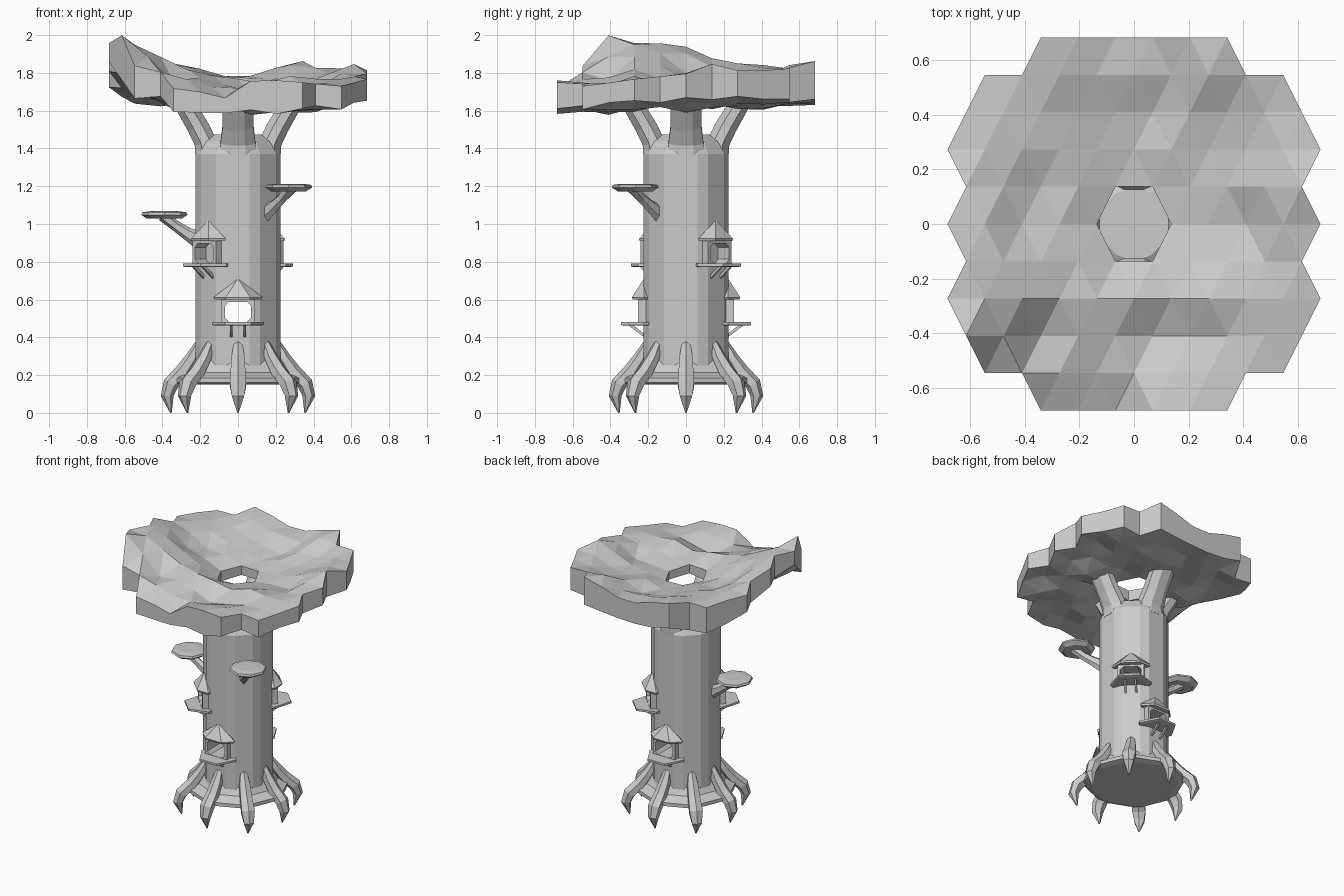
import bpy, bmesh, random
from math import sin, cos, pi, radians, hypot
from mathutils import Vector

if "Cube" in bpy.data.objects:
    bpy.data.objects.remove(bpy.data.objects["Cube"])

random.seed(4)


def mesh(name, verts, faces):
    me = bpy.data.meshes.new(name)
    me.from_pydata([tuple(v) for v in verts], [], faces)
    bm = bmesh.new()
    bm.from_mesh(me)
    bmesh.ops.recalc_face_normals(bm, faces=bm.faces)
    bm.to_mesh(me)
    bm.free()
    ob = bpy.data.objects.new(name, me)
    bpy.context.collection.objects.link(ob)
    return ob


def loft(name, rings, loop=False):
    """Skin rings of equal length; cap the ends or join last to first."""
    n, m = len(rings[0]), len(rings)
    faces = []
    for a in range(m if loop else m - 1):
        b = (a + 1) % m
        for i in range(n):
            j = (i + 1) % n
            faces.append((a * n + i, a * n + j, b * n + j, b * n + i))
    if not loop:
        faces += [tuple(range(n)), tuple((m - 1) * n + i for i in range(n))]
    return mesh(name, [v for r in rings for v in r], faces)


def at(ang, t, d, z):
    """Point at sideways offset t, distance d from the axis, height z."""
    a = radians(ang)
    return Vector((d * cos(a) - t * sin(a), d * sin(a) + t * cos(a), z))


def limb(name, ang, pts, sides=6, shift=0):
    """Tapered limb in a vertical plane; pts are (distance, z, half width, half depth)."""
    rings = []
    for i, (r, z, w, h) in enumerate(pts):
        p, q = pts[max(i - 1, 0)], pts[min(i + 1, len(pts) - 1)]
        dr, dz = q[0] - p[0], q[1] - p[1]
        l = hypot(dr, dz)
        ring = []
        for k in range(sides):
            a = 2 * pi * (k + 0.5) / sides
            ring.append(at(ang, shift + w * cos(a), r + h * sin(a) * dz / l, z - h * sin(a) * dr / l))
        rings.append(ring)
    return loft(name, rings)


def ring_at(angles, r, z):
    return [at(a, 0, r, z) for a in angles]


# Trunk (octagon with bevelled corners) and flared foot
bevelled = [45 * i + s for i in range(8) for s in (-15, 15)]
trunk = loft("trunk", [ring_at(bevelled, r, z) for r, z in
                       [(0.232, 0.17), (0.232, 1.37), (0.19, 1.44), (0.13, 1.475)]])
loft("trunk_foot", [ring_at(range(0, 360, 45), r, z) for r, z in
                    [(0.232, 0.28), (0.27, 0.215), (0.34, 0.185), (0.34, 0.16), (0.30, 0.15)]])

# Claw-like roots
root = [(0.205, 0.375, 0.024, 0.018), (0.245, 0.29, 0.04, 0.035), (0.295, 0.215, 0.045, 0.042),
        (0.355, 0.155, 0.05, 0.042), (0.375, 0.09, 0.038, 0.034), (0.355, 0.0, 0.004, 0.004)]
for i in range(8):
    s = 1.15 if i % 2 else 1.0
    limb(f"root_{i + 1}", 45 * i, [(0.205 + (r - 0.205) * s, z, w, h) for r, z, w, h in root])

# Four boughs that carry the canopy
for i in range(4):
    limb(f"bough_{i + 1}", 90 * i, [(0.17, 1.35, 0.11, 0.06), (0.17, 1.43, 0.1, 0.065),
                                   (0.215, 1.52, 0.088, 0.062), (0.305, 1.67, 0.09, 0.055)], 8)

# Shelf platforms on curved stems
for i, (ang, d, z) in enumerate([(180, 0.39, 1.04), (-45, 0.38, 1.185)]):
    limb(f"shelf_stem_{i + 1}", ang, [(0.19, z - 0.135, 0.03, 0.05), (0.27, z - 0.09, 0.028, 0.034),
                                     (0.33, z - 0.05, 0.026, 0.028), (0.40, z + 0.005, 0.04, 0.03)])
    rings = []
    for s, dz in [(0.75, -0.012), (1.0, 0.008), (0.96, 0.022), (0.6, 0.028)]:
        rings.append([at(ang, 0.125 * s * cos(k * pi / 4), d + 0.122 * s * sin(k * pi / 4), z + dz)
                      for k in range(8)])
    loft(f"shelf_{i + 1}", rings)


# Little houses set into the trunk
def hexring(ang, w, dep, z):
    return [at(ang, w * cos(k * pi / 3), 0.222 + dep * sin(k * pi / 3), z) for k in range(6)]


def window(ang, d, z, w, lo, hi, c):
    pts = [(w, lo + c), (w, hi - c), (w - c, hi), (c - w, hi), (-w, hi - c), (-w, lo + c), (c - w, lo), (w - c, lo)]
    return [at(ang, t, d, z + h) for t, h in pts]


for i, (ang, z, depth) in enumerate([(-90, 0.47, -0.01), (90, 0.47, -0.01), (45, 0.78, 0.17), (225, 0.78, 0.17)]):
    n = f"house_{i + 1}_"
    loft(n + "deck", [hexring(ang, 0.125, 0.125, z - 0.008), hexring(ang, 0.137, 0.142, z - 0.004),
                      hexring(ang, 0.137, 0.142, z + 0.01)])
    loft(n + "roof", [hexring(ang, 0.125, 0.07, z + 0.13), hexring(ang, 0.13, 0.075, z + 0.142),
                      hexring(ang, 0.002, 0.002, z + 0.24)])
    loft(n + "frame", [window(ang, 0.19, z, 0.088, 0.0, 0.137, 0.004), window(ang, 0.253, z, 0.088, 0.0, 0.137, 0.004),
                       window(ang, 0.253, z, 0.07, 0.012, 0.117, 0.022), window(ang, 0.19, z, 0.07, 0.012, 0.117, 0.022)],
         loop=True)
    for t in (-0.035, 0.035):
        limb(n + "strut", ang, [(0.20, z - 0.075, 0.009, 0.011), (0.235, z - 0.05, 0.009, 0.011),
                                (0.30, z, 0.009, 0.011)], 4, t)
    # doorway cut into the trunk; front and back meet as a tunnel
    cutter = loft("doorway_cutter", [window(ang, d, z, 0.07, 0.012, 0.117, 0.022) for d in (depth, 0.4)])
    cutter.hide_render = True
    mod = trunk.modifiers.new("doorway", 'BOOLEAN')
    mod.operation, mod.solver, mod.object = 'DIFFERENCE', 'EXACT', cutter
    bpy.context.view_layer.objects.active = trunk
    bpy.ops.object.modifier_apply(modifier=mod.name)
    bpy.data.objects.remove(cutter)

# Canopy: bowl on a triangular grid, shaped by (x, y, top, thickness) guides
guides = [(-0.61, -0.41, 2.0, 0.22), (-0.68, -0.27, 1.96, 0.1), (-0.61, -0.14, 1.96, 0.16), (-0.68, 0, 1.94, 0.15),
          (-0.61, 0.14, 1.88, 0.18), (-0.68, 0.27, 1.85, 0.14), (-0.54, 0.55, 1.82, 0.2), (-0.34, 0.68, 1.85, 0.18),
          (0, 0.68, 1.78, 0.15), (0.34, 0.68, 1.86, 0.2), (0.54, 0.55, 1.82, 0.17), (0.68, 0.27, 1.81, 0.14),
          (0.61, 0.14, 1.85, 0.18), (0.68, 0, 1.80, 0.13), (0.68, -0.27, 1.77, 0.11), (0.54, -0.54, 1.73, 0.11),
          (0.34, -0.68, 1.75, 0.13), (0.14, -0.68, 1.76, 0.17), (-0.1, -0.68, 1.67, 0.08), (-0.34, -0.68, 1.72, 0.11),
          (-0.54, -0.54, 1.84, 0.16), (0.0, -0.27, 1.76, 0.14), (0.3, -0.27, 1.77, 0.16), (0.1, -0.41, 1.69, 0.11),
          (-0.54, -0.27, 1.95, 0.22), (-0.41, -0.27, 1.88, 0.22), (-0.27, -0.27, 1.81, 0.18), (-0.34, -0.41, 1.77, 0.14),
          (0, -0.13, 1.70, 0.06), (0, 0.13, 1.70, 0.06), (0.13, 0, 1.69, 0.05), (-0.13, 0, 1.70, 0.06),
          (-0.34, 0.1, 1.75, 0.14), (0.34, 0.0, 1.71, 0.11), (0.3, 0.27, 1.74, 0.13), (0, 0.34, 1.72, 0.1)]


def shape(x, y):
    ws = [1 / (hypot(x - g[0], y - g[1]) ** 3 + 1e-5) for g in guides]
    return [sum(w * g[k] for w, g in zip(ws, guides)) / sum(ws) for k in (2, 3)]


def terrace(h, k):
    """Swirling ledges that cross the bowl."""
    if -5 <= h <= 6 and k in (-2, -3):
        return 0.01 if k == -2 else -0.015
    if 2 <= k < 5 and h - k in (-2, 0):
        return -0.015 if h - k == -2 else 0.015
    return 0.0


S = 0.1367
half = [10, 9, 10, 9, 8, 5]
keys = [(h, k) for k in range(-5, 6) for h in range(-half[abs(k)], half[abs(k)] + 1, 2) if (h, k) != (0, 0)]
ids = {key: i for i, key in enumerate(keys)}
N = len(keys)
top, bottom = [], []
for h, k in keys:
    x, y = h * S / 2, k * S
    z, thick = shape(x, y)
    top.append((x, y, min(2.0, z + terrace(h, k) + random.uniform(-0.005, 0.005))))
    bottom.append((x, y, max(1.57, z - thick + random.uniform(-0.02, 0.02))))
tris = []
for h, k in keys:
    for dk in (1, -1):
        tri = [(h, k), (h + 2, k), (h + 1, k + dk)]
        if all(p in ids for p in tri):
            t = [ids[p] for p in tri]
            tris.append(t if dk == 1 else t[::-1])
edges = {(t[i], t[(i + 1) % 3]) for t in tris for i in range(3)}
faces = [tuple(t) for t in tris] + [tuple(N + i for i in reversed(t)) for t in tris]
faces += [(b, a, N + a, N + b) for a, b in edges if (b, a) not in edges]
mesh("leaf_canopy", top + bottom, faces)
